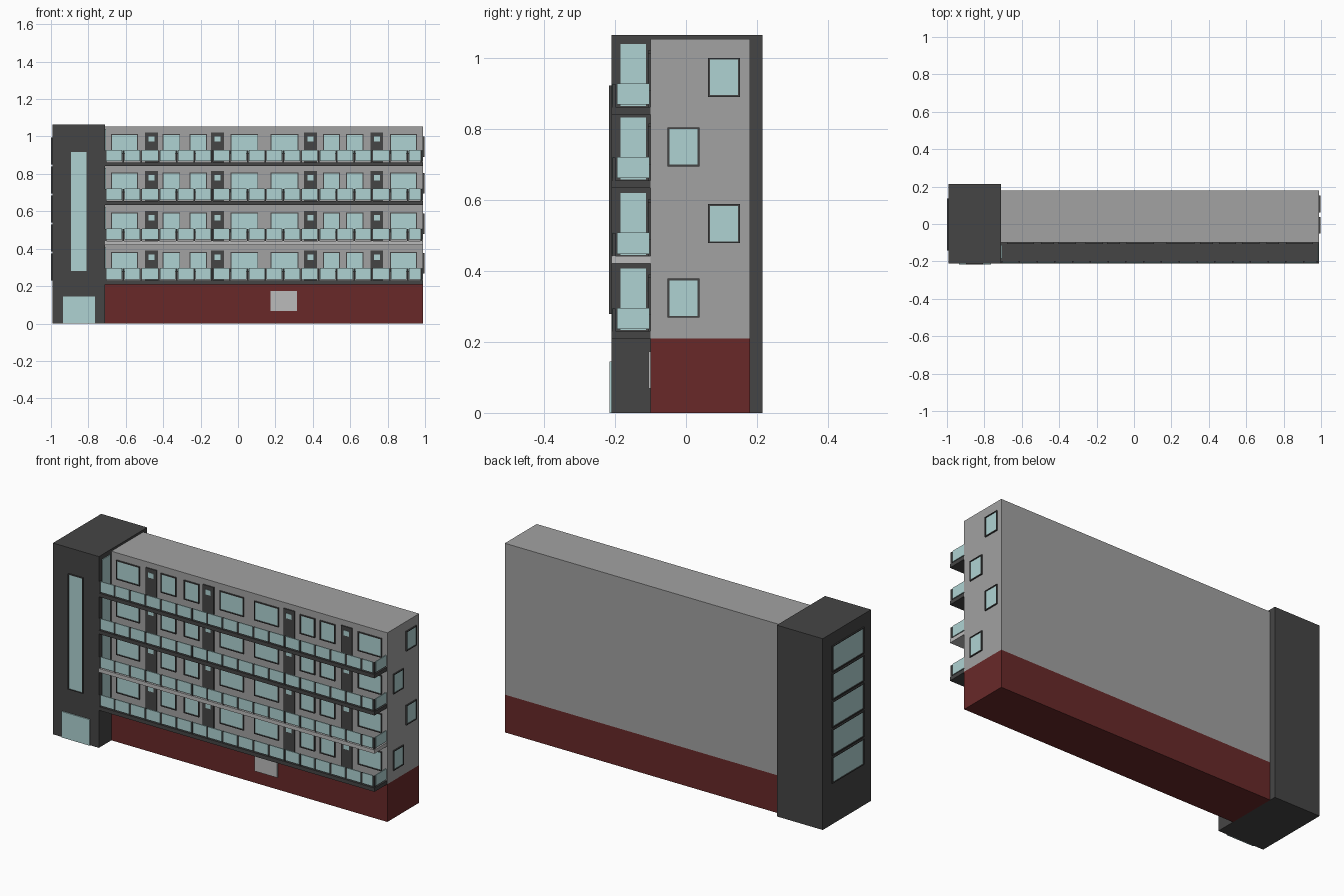
import bpy, bmesh
from mathutils import Matrix, Vector

if "Cube" in bpy.data.objects:
    bpy.data.objects.remove(bpy.data.objects["Cube"])


def material(name, rgb):
    m = bpy.data.materials.new(name)
    m.diffuse_color = (*rgb, 1)
    m.use_nodes = True
    m.node_tree.nodes["Principled BSDF"].inputs["Base Color"].default_value = m.diffuse_color
    return m


DARK = material("charcoal", (0.06, 0.06, 0.06))
GREY = material("wall_grey", (0.36, 0.36, 0.36))
LIGHT = material("light_grey", (0.5, 0.5, 0.5))
RED = material("dark_red", (0.14, 0.022, 0.022))
GLASS = material("glass", (0.43, 0.65, 0.65))


def boxes(name, mat, spans):
    """One object made of boxes given as (x0, x1, y0, y1, z0, z1)."""
    bm = bmesh.new()
    for x0, x1, y0, y1, z0, z1 in spans:
        mtx = (Matrix.Translation(Vector((x0 + x1, y0 + y1, z0 + z1)) / 2)
               @ Matrix.Diagonal((x1 - x0, y1 - y0, z1 - z0, 1)))
        bmesh.ops.create_cube(bm, size=1, matrix=mtx)
    me = bpy.data.meshes.new(name)
    bm.to_mesh(me)
    bm.free()
    me.materials.append(mat)
    ob = bpy.data.objects.new(name, me)
    bpy.context.collection.objects.link(ob)
    return ob


def windows(name, axis, face, out, panes, border=0.005):
    """Framed panes (a0, a1, z0, z1) on a wall at `face`, pointing `out` (+1/-1)."""
    def span(a0, a1, z0, z1, d0, d1):
        lo, hi = sorted((face + out * d0, face + out * d1))
        return (a0, a1, lo, hi, z0, z1) if axis == 'y' else (lo, hi, a0, a1, z0, z1)
    frames, glass = [], []
    b = border
    for a0, a1, z0, z1 in panes:
        for r in ((a0, a0 + b, z0, z1), (a1 - b, a1, z0, z1),
                  (a0 + b, a1 - b, z0, z0 + b), (a0 + b, a1 - b, z1 - b, z1)):
            frames.append(span(*r, -0.005, 0.007))
        glass.append(span(a0 + b, a1 - b, z0 + b, z1 - b, -0.005, 0.003))
    boxes(name + "_frames", DARK, frames)
    boxes(name + "_glass", GLASS, glass)


# Main volumes
boxes("ground_floor", RED, [(-0.72, 0.99, -0.10, 0.18, 0, 0.21)])
boxes("apartment_block", GREY, [(-0.72, 0.99, -0.10, 0.18, 0.21, 1.053)])
boxes("stair_tower", DARK, [(-0.993, -0.71, -0.21, 0.215, 0, 1.065)])

# Tower glazing: tall front strip, stacked left panes, right balcony panes
windows("tower_front_window", 'y', -0.21, -1, [(-0.897, -0.806, 0.278, 0.922)], 0.004)
windows("tower_left_windows", 'x', -0.993, -1,
        [(-0.142, 0.137, 0.23 + i * 0.155, 0.375 + i * 0.155) for i in range(5)])
boxes("entrance_doors", GLASS, [(-0.935, -0.851, -0.216, -0.2, 0, 0.145),
                                (-0.849, -0.765, -0.216, -0.2, 0, 0.145)])
boxes("ground_panel", LIGHT, [(0.175, 0.315, -0.106, -0.09, 0.068, 0.173)])

# Gable windows alternate between two columns
windows("gable_windows", 'x', 0.99, 1,
        [(y, y + 0.09, z, z + 0.11) for y, z in
         ((0.062, 0.89), (-0.052, 0.694), (0.062, 0.478), (-0.052, 0.268))])

# Facade openings repeated on each floor
WINDOWS = [(-0.675, -0.537), (-0.40, -0.312), (-0.257, -0.17), (-0.037, 0.105),
           (0.176, 0.32), (0.457, 0.543), (0.58, 0.667), (0.815, 0.955)]
DOORS = [-0.462, -0.11, 0.388, 0.742]
FLOORS = [0.23, 0.442, 0.655, 0.862]
X0, X1, PITCH, COUNT = -0.71, 0.985, 0.095, 18

for n, z in enumerate(FLOORS, 1):
    tag = f"floor_{n}_"
    windows(tag + "windows", 'y', -0.10, -1,
            [(a - 0.003, b + 0.003, z + 0.045, z + 0.152) for a, b in WINDOWS])
    boxes(tag + "doors", DARK, [(x - 0.034, x + 0.034, -0.106, -0.09, z, z + 0.16)
                                for x in DOORS])
    boxes(tag + "door_lights", GLASS, [(x - 0.016, x + 0.016, -0.108, -0.10, z + 0.11, z + 0.138)
                                       for x in DOORS])
    boxes(tag + "tower_side_glass", GLASS, [(-0.72, -0.706, -0.184, -0.112, z + 0.003, z + 0.177)])

    # Balcony slab, the second one is lighter
    boxes(tag + "balcony_slab", LIGHT if n == 2 else DARK,
          [(X0, X1 + 0.003, -0.21, -0.10, z - 0.021, z)])

    # Railing posts and glass panels, with a return at the right end
    posts = [X0 + 0.002 + i * PITCH for i in range(COUNT)] + [X1 - 0.004]
    boxes(tag + "railing_posts", DARK,
          [(x - 0.004, x + 0.004, -0.207, -0.199, z, z + 0.064) for x in posts])
    panels = [(a + 0.006, b - 0.006, -0.209, -0.203, z + 0.006, z + 0.066)
              for a, b in zip(posts, posts[1:])]
    panels.append((X1 - 0.004, X1 + 0.001, -0.194, -0.103, z + 0.006, z + 0.066))
    boxes(tag + "railing_glass", GLASS, panels)
